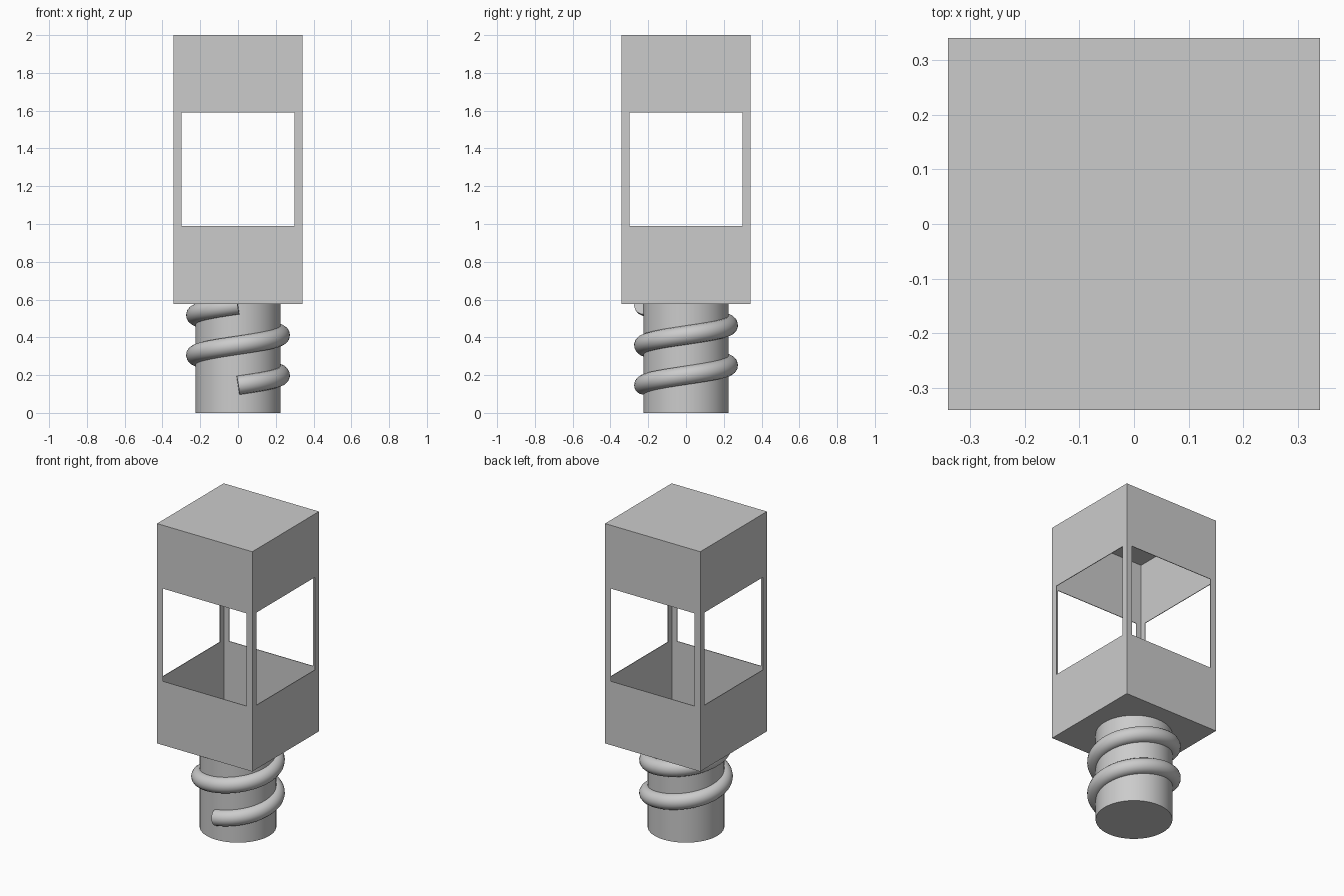
import bpy
import bmesh
from math import cos, sin, pi, radians
from mathutils import Matrix

HALF = 0.341           # half width of the housing
BASE, TOP = 0.577, 2.0  # housing bottom and top
SILL, LINTEL = 0.99, 1.59
OPEN = 0.30            # half width of a window
SHEET = 0.004          # wall thickness
STEM_R, COIL_R = 0.225, 0.05
COIL_START, PITCH, TURNS = 0.146, 0.2125, 2

cube = bpy.data.objects.get("Cube")
if cube:
    bpy.data.objects.remove(cube, do_unlink=True)


def link(name, data):
    obj = bpy.data.objects.new(name, data)
    bpy.context.collection.objects.link(obj)
    bpy.ops.object.select_all(action='DESELECT')
    bpy.context.view_layer.objects.active = obj
    obj.select_set(True)
    return obj


def mesh_object(name, bm):
    mesh = bpy.data.meshes.new(name)
    bm.to_mesh(mesh)
    bm.free()
    return link(name, mesh)


# Housing: four windowed walls, closed above and below
bm = bmesh.new()
columns = (-HALF, -OPEN, OPEN, HALF)
rows = (BASE, SILL, LINTEL, TOP)
for side in range(4):
    turn = Matrix.Rotation(side * pi / 2, 3, 'Z')
    grid = [[bm.verts.new(turn @ Matrix.Translation((x, -HALF, z)).translation)
             for x in columns] for z in rows]
    for r in range(3):
        for c in range(3):
            if (r, c) != (1, 1):
                bm.faces.new((grid[r][c], grid[r][c + 1],
                              grid[r + 1][c + 1], grid[r + 1][c]))
bmesh.ops.remove_doubles(bm, verts=bm.verts, dist=0.0001)

# Caps follow the perimeter of each end
for level in (BASE, TOP):
    rim = [e for e in bm.edges if all(abs(v.co.z - level) < 0.0001 for v in e.verts)]
    bmesh.ops.contextual_create(bm, geom=rim)
bmesh.ops.recalc_face_normals(bm, faces=bm.faces)
housing = mesh_object("windowed_housing", bm)
shell = housing.modifiers.new("wall_thickness", 'SOLIDIFY')
shell.thickness = SHEET
shell.offset = -1
shell.use_even_offset = True

# Round stem under the housing
bm = bmesh.new()
bmesh.ops.create_cone(bm, cap_ends=True, segments=64, radius1=STEM_R, radius2=STEM_R,
                      depth=BASE, matrix=Matrix.Translation((0, 0, BASE / 2)))
mesh_object("stem", bm)
bpy.ops.object.shade_smooth_by_angle(angle=radians(30))

# Screw thread: a round tube wound up the stem from the front
curve = bpy.data.curves.new("screw_thread", 'CURVE')
curve.dimensions = '3D'
curve.bevel_depth = COIL_R
curve.bevel_resolution = 6
curve.use_fill_caps = True
path = curve.splines.new('POLY')
steps = 64 * TURNS
path.points.add(steps)
for i, point in enumerate(path.points):
    t = TURNS * i / steps
    a = 2 * pi * t - pi / 2
    point.co = (STEM_R * cos(a), STEM_R * sin(a), COIL_START + PITCH * t, 1)
link("screw_thread", curve)
bpy.ops.object.convert(target='MESH')
bpy.ops.object.shade_smooth_by_angle(angle=radians(40))
